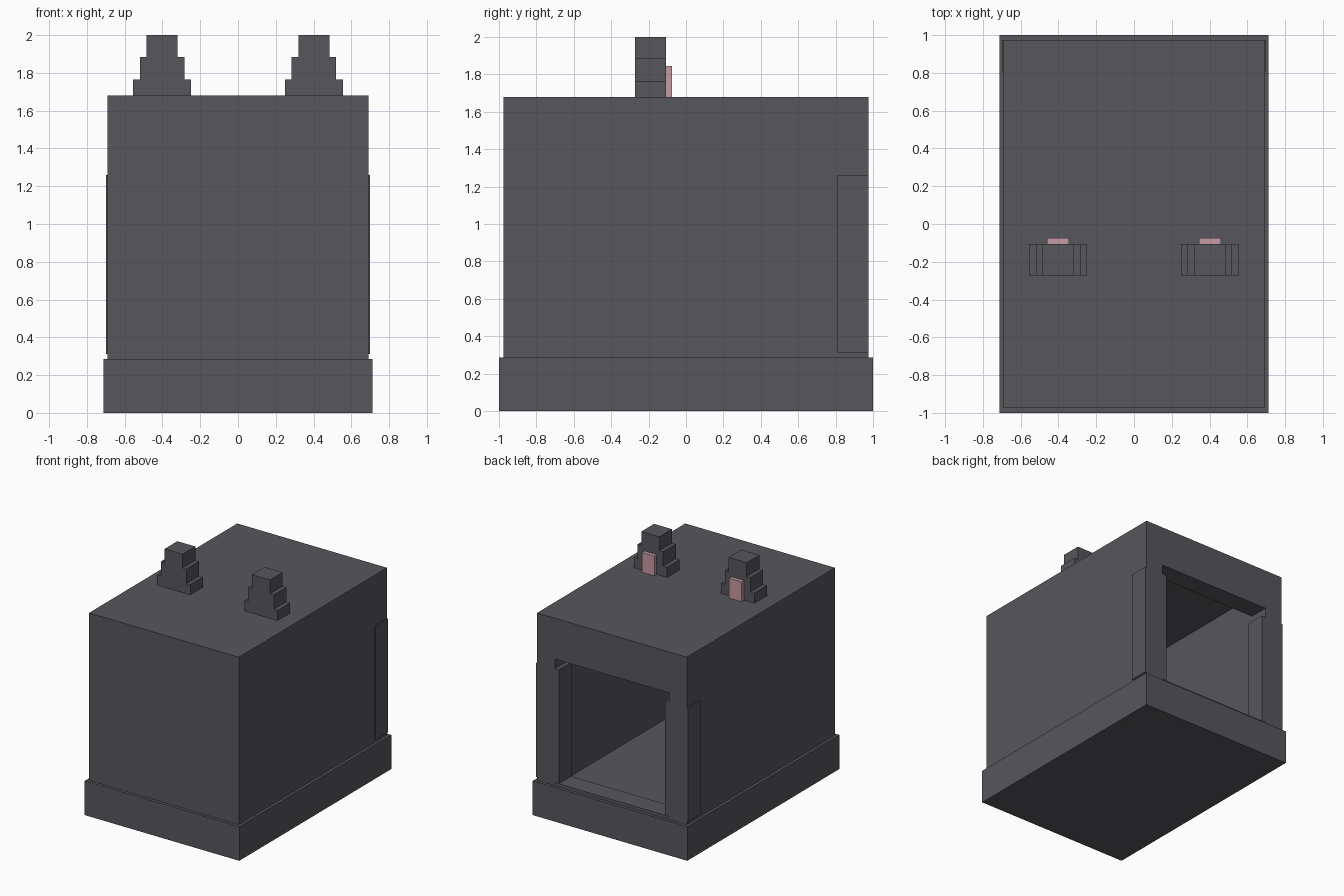
import bpy
import bmesh
from mathutils import Matrix, Vector

default = bpy.data.objects.get("Cube")
if default:
    bpy.data.objects.remove(default, do_unlink=True)


def material(name, colour):
    mat = bpy.data.materials.new(name)
    mat.use_nodes = True
    mat.diffuse_color = colour
    mat.node_tree.nodes["Principled BSDF"].inputs["Base Color"].default_value = colour
    return mat


grey = material("dark grey", (0.096, 0.093, 0.107, 1))
pink = material("dusty pink", (0.58, 0.32, 0.37, 1))


def box(name, x, y, z, mat=grey):
    """Box between the given (low, high) limits on each axis."""
    limits = (x, y, z)
    centre = Vector([(a + b) / 2 for a, b in limits])
    size = Vector([b - a for a, b in limits])
    bm = bmesh.new()
    bmesh.ops.create_cube(bm, size=1, matrix=Matrix.LocRotScale(centre, None, size))
    mesh = bpy.data.meshes.new(name)
    bm.to_mesh(mesh)
    bm.free()
    mesh.materials.append(mat)
    obj = bpy.data.objects.new(name, mesh)
    bpy.context.collection.objects.link(obj)
    return obj


def cut(target, cutter):
    cutter.hide_render = True
    mod = target.modifiers.new("cut", 'BOOLEAN')
    mod.operation = 'DIFFERENCE'
    mod.solver = 'EXACT'
    mod.object = cutter
    bpy.context.view_layer.objects.active = target
    bpy.ops.object.modifier_apply(modifier=mod.name)
    bpy.data.objects.remove(cutter, do_unlink=True)


# Plinth, whose top is also the floor inside
box("base", (-0.712, 0.712), (-1, 1), (0, 0.285))

# Hollow body with a doorway through its back wall
body = box("body", (-0.69, 0.69), (-0.975, 0.975), (0.285, 1.68))
cut(body, box("cavity", (-0.525, 0.525), (-0.81, 0.81), (0.2, 1.515)))
cut(body, box("doorway", (-0.525, 0.525), (0.7, 1.1), (0.31, 1.34)))

# Stepped ears as (half width, bottom, top), with a pink inner patch
steps = [(0.153, 1.68, 1.765), (0.118, 1.765, 1.885), (0.083, 1.885, 2.0)]
for side, sign in (("left", 1), ("right", -1)):
    def span(a, b):
        return tuple(sorted((sign * a, sign * b)))

    # Door jamb, standing slightly proud of the side wall
    box(side + "_door_jamb", span(0.488, 0.70), (0.81, 0.975), (0.312, 1.26))

    mid = 0.402
    for i, (half, low, high) in enumerate(steps):
        box(f"{side}_ear_step_{i + 1}", span(mid - half, mid + half),
            (-0.272, -0.106), (low, high))
    box(side + "_inner_ear", span(mid - 0.058, mid + 0.058),
        (-0.106, -0.075), (1.68, 1.845), pink)
